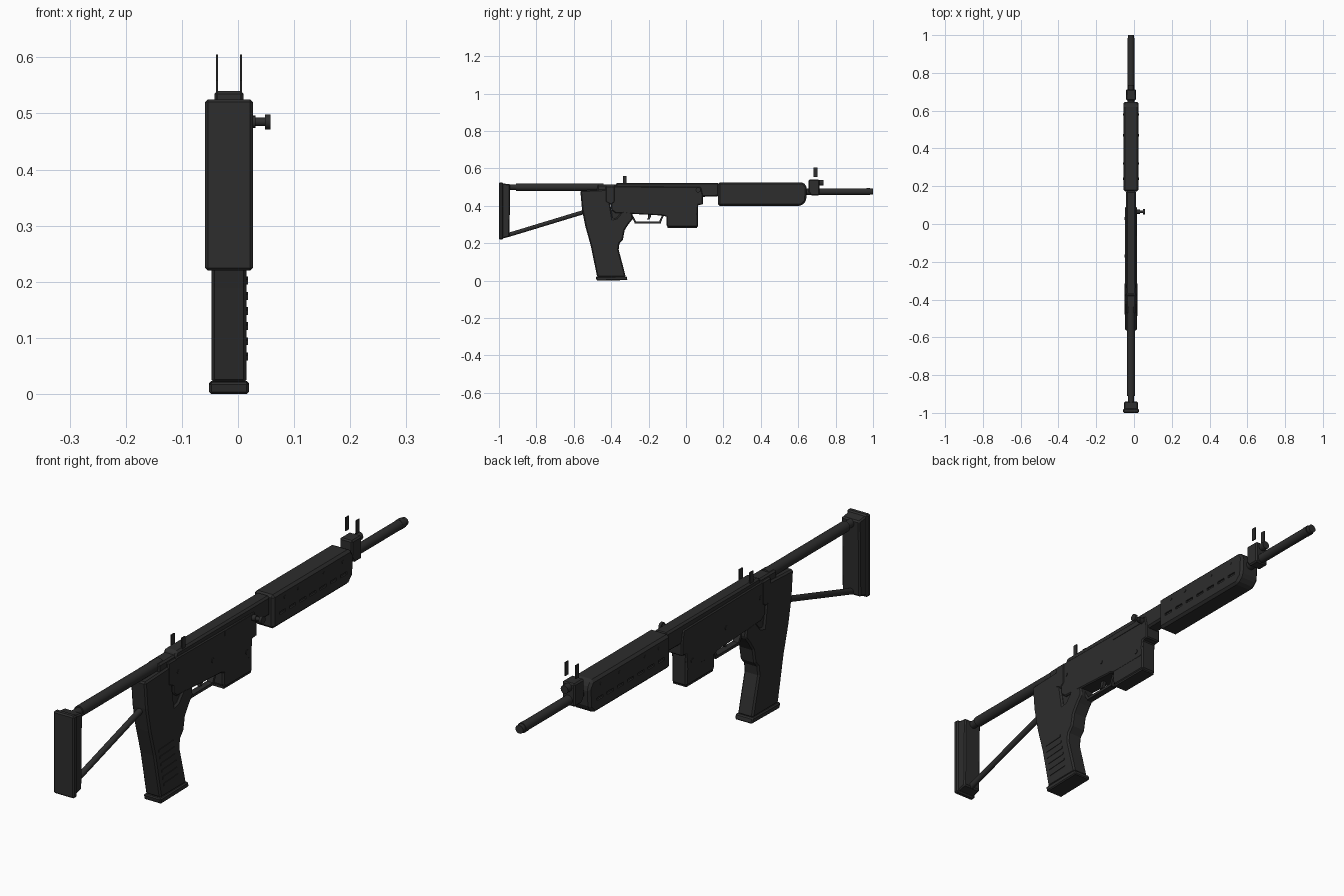
import bpy, bmesh, math
from mathutils import Vector

CX = -0.016  # centre plane of the body
mat = bpy.data.materials.new("dark gunmetal")
mat.diffuse_color = (0.026, 0.026, 0.026, 1)


def add(name, bm, bevel=0, smooth=False):
    bmesh.ops.recalc_face_normals(bm, faces=bm.faces)
    me = bpy.data.meshes.new(name)
    bm.to_mesh(me)
    bm.free()
    ob = bpy.data.objects.new(name, me)
    bpy.context.collection.objects.link(ob)
    me.materials.append(mat)
    if bevel:
        m = ob.modifiers.new("bevel", 'BEVEL')
        m.width, m.segments = bevel, 1
        m.limit_method, m.angle_limit = 'ANGLE', math.radians(40)
    if smooth:
        bpy.ops.object.select_all(action='DESELECT')
        ob.select_set(True)
        bpy.context.view_layer.objects.active = ob
        bpy.ops.object.shade_smooth_by_angle(angle=math.radians(35))
    return ob


def plate(name, pts, half, bevel=0, cx=CX):
    """Side profile of (y, z) points, extruded across x."""
    bm = bmesh.new()
    f = bm.faces.new([bm.verts.new((cx - half, y, z)) for y, z in pts])
    r = bmesh.ops.extrude_face_region(bm, geom=[f])
    vs = [v for v in r["geom"] if isinstance(v, bmesh.types.BMVert)]
    bmesh.ops.translate(bm, verts=vs, vec=(2 * half, 0, 0))
    return add(name, bm, bevel)


def box(name, y0, y1, z0, z1, half, bevel=0, cx=CX):
    return plate(name, [(y0, z0), (y1, z0), (y1, z1), (y0, z1)], half, bevel, cx)


def rod(name, a, b, r, n=20):
    a, b = Vector(a), Vector(b)
    bm = bmesh.new()
    bmesh.ops.create_cone(bm, cap_ends=True, segments=n, radius1=r, radius2=r,
                          depth=(b - a).length)
    q = Vector((0, 0, 1)).rotation_difference(b - a)
    for v in bm.verts:
        v.co = q @ v.co + (a + b) / 2
    return add(name, bm, 0, True)


# folding stock
box("butt_plate", -1.0, -0.978, 0.22, 0.525, 0.0425, 0.005)
plate("butt_frame", [(-0.985, 0.224), (-0.944, 0.235), (-0.94, 0.515), (-0.985, 0.521)], 0.037, 0.005)
rod("stock_tube", (CX, -0.91, 0.5), (CX, -0.44, 0.5), 0.02)
rod("stock_tube_neck", (CX, -0.95, 0.5), (CX, -0.90, 0.5), 0.015)
rod("stock_strut", (CX, -0.955, 0.243), (CX, -0.53, 0.372), 0.011)
box("stock_hinge", -0.475, -0.375, 0.47, 0.513, 0.024, 0.006)
plate("hinge_block", [(-0.43, 0.42), (-0.40, 0.405), (-0.38, 0.42), (-0.38, 0.505), (-0.43, 0.505)], 0.033, 0.005)

# grip with its long magazine shape
plate("grip", [(-0.565, 0.482), (-0.556, 0.38), (-0.538, 0.29), (-0.51, 0.19), (-0.475, 0.02),
               (-0.322, 0.02), (-0.34, 0.09), (-0.36, 0.165), (-0.356, 0.198), (-0.337, 0.22),
               (-0.328, 0.27), (-0.305, 0.305), (-0.283, 0.332), (-0.288, 0.365),
               (-0.34, 0.372), (-0.372, 0.335), (-0.392, 0.33), (-0.405, 0.41), (-0.42, 0.488)],
      0.0315, 0.006)
plate("grip_web", [(-0.41, 0.325), (-0.35, 0.32), (-0.335, 0.365), (-0.40, 0.38)], 0.024)
plate("grip_base", [(-0.478, 0.0), (-0.312, 0.003), (-0.318, 0.023), (-0.482, 0.021)], 0.0355, 0.004)
for i in range(6):
    z = 0.06 + i * 0.027
    y = -0.46 - 0.2 * (z - 0.06)
    plate("grip_rib", [(y, z), (y + 0.085, z + 0.005), (y + 0.085, z + 0.014), (y, z + 0.009)],
          0.002, 0, CX + 0.0315)

# receiver
plate("receiver_upper", [(-0.39, 0.49), (-0.385, 0.44), (0.175, 0.45), (0.175, 0.523),
                         (-0.372, 0.523)], 0.0265, 0.007)
plate("receiver_lower", [(-0.40, 0.49), (-0.40, 0.38), (-0.378, 0.362), (-0.12, 0.348),
                         (-0.10, 0.34), (0.06, 0.34), (0.065, 0.405), (0.09, 0.407),
                         (0.09, 0.455), (0.08, 0.50), (-0.38, 0.505)], 0.031, 0.004)
plate("magazine_well", [(-0.105, 0.30), (-0.098, 0.285), (0.065, 0.285), (0.065, 0.42), (-0.105, 0.42)],
      0.0305, 0.006)
box("magazine_floor", -0.098, 0.06, 0.281, 0.29, 0.027)
box("ejection_cover", -0.10, 0.075, 0.478, 0.498, 0.003, 0, CX + 0.03)
for y, z in ((-0.37, 0.45), (-0.17, 0.415), (0.03, 0.37)):
    rod("receiver_pin", (CX - 0.033, y, z), (CX + 0.033, y, z), 0.008, 12)

# bolt handle
rod("bolt_handle_stem", (CX, 0.065, 0.485), (0.05, 0.065, 0.485), 0.0075, 16)
rod("bolt_handle_collar", (CX, 0.065, 0.485), (0.031, 0.065, 0.485), 0.011, 16)
rod("bolt_handle_knob", (0.048, 0.065, 0.485), (0.058, 0.065, 0.485), 0.0135, 16)

# trigger and guard
guard = [(-0.292, 0.352), (-0.27, 0.312), (-0.14, 0.312), (-0.122, 0.352)]
for (y0, z0), (y1, z1) in zip(guard, guard[1:]):
    d = Vector((y1 - y0, z1 - z0)).normalized() * 0.005
    plate("trigger_guard", [(y0 - d.x - d.y, z0 - d.y + d.x), (y0 - d.x + d.y, z0 - d.y - d.x),
                            (y1 + d.x + d.y, z1 + d.y - d.x), (y1 + d.x - d.y, z1 + d.y + d.x)], 0.012)
plate("trigger", [(-0.205, 0.365), (-0.203, 0.34), (-0.207, 0.325), (-0.195, 0.327),
                  (-0.187, 0.345), (-0.186, 0.365)], 0.006)

# handguard with vent slots cut in both sides
hand = plate("handguard", [(0.172, 0.40), (0.615, 0.40), (0.642, 0.425), (0.647, 0.50),
                           (0.628, 0.525), (0.172, 0.525)], 0.0405, 0.009)
bm = bmesh.new()
for side in (-1, 1):
    for i in range(7):
        r = bmesh.ops.create_cube(bm, size=1)
        for v in r["verts"]:
            v.co = (CX + side * 0.0405 + v.co.x * 0.012, 0.225 + i * 0.06 + v.co.y * 0.036,
                    0.447 + v.co.z * 0.01)
cutter = add("slot_cutter", bm)
cutter.hide_render = True
m = hand.modifiers.new("slots", 'BOOLEAN')
m.operation, m.object, m.solver = 'DIFFERENCE', cutter, 'EXACT'
bpy.ops.object.select_all(action='DESELECT')
bpy.context.view_layer.objects.active = hand
hand.select_set(True)
for name in ("bevel", "slots"):
    bpy.ops.object.modifier_apply(modifier=name)
bpy.data.objects.remove(cutter)
for y in (0.24, 0.32, 0.47, 0.58):
    rod("handguard_screw", (CX - 0.042, y, 0.497), (CX + 0.042, y, 0.497), 0.006, 10)

# barrel, muzzle and gas block
rod("barrel", (CX, 0.6, 0.476), (CX, 0.975, 0.476), 0.0175)
rod("muzzle", (CX, 0.968, 0.476), (CX, 1.0, 0.476), 0.0155)
rod("muzzle_ring", (CX, 0.965, 0.476), (CX, 0.985, 0.476), 0.0185)
plate("sight_block", [(0.655, 0.475), (0.67, 0.455), (0.713, 0.455), (0.713, 0.54), (0.655, 0.54)],
      0.026, 0.005)
rod("gas_plug", (CX, 0.70, 0.523), (CX, 0.736, 0.523), 0.015, 16)

# sight ears
for s in (-1, 1):
    box("front_sight_ear", 0.683, 0.702, 0.555, 0.605, 0.002, 0, CX + s * 0.0215)
    box("rear_sight_ear", -0.338, -0.319, 0.51, 0.56, 0.002, 0, CX + s * 0.0215)
